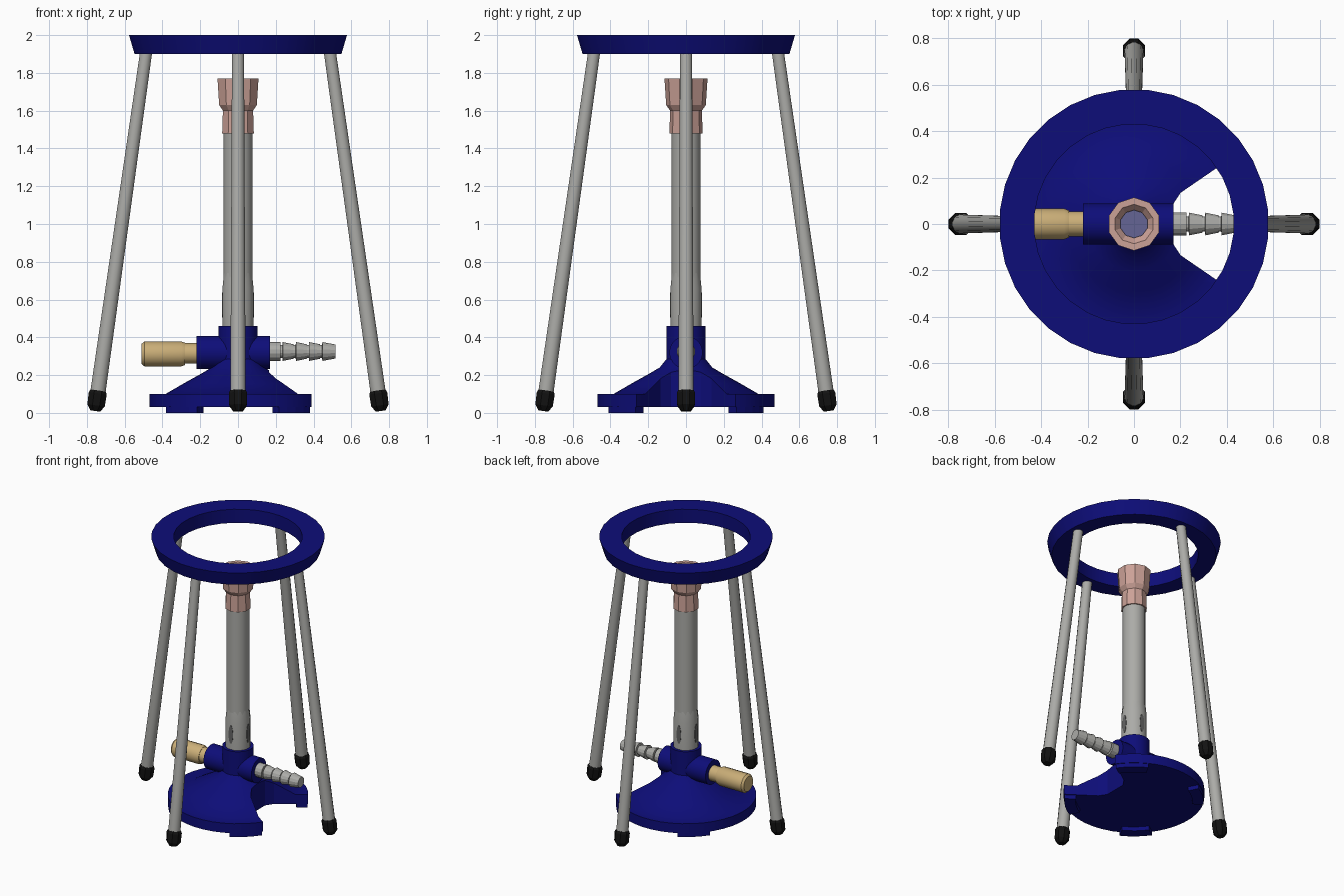
import bpy, bmesh
from math import pi, sin, cos, radians
from mathutils import Vector, Matrix

cube = bpy.data.objects.get("Cube")
if cube:
    bpy.data.objects.remove(cube, do_unlink=True)


def material(name, rgb):
    m = bpy.data.materials.new(name)
    m.use_nodes = True
    m.diffuse_color = (*rgb, 1)
    m.node_tree.nodes["Principled BSDF"].inputs["Base Color"].default_value = (*rgb, 1)
    return m


BLUE = material("blue enamel", (0.004, 0.004, 0.19))
STEEL = material("grey steel", (0.41, 0.41, 0.39))
DARK = material("slot grey", (0.13, 0.13, 0.13))
COPPER = material("copper", (0.60, 0.36, 0.31))
BRASS = material("brass", (0.60, 0.43, 0.19))
RUBBER = material("black rubber", (0.006, 0.006, 0.006))
BORE = material("bore blue grey", (0.13, 0.13, 0.30))


def finish(bm, name, mat, smooth=35):
    bmesh.ops.recalc_face_normals(bm, faces=bm.faces[:])
    mesh = bpy.data.meshes.new(name)
    bm.to_mesh(mesh)
    bm.free()
    mesh.materials.append(mat)
    if smooth:
        mesh.shade_smooth()
        mesh.set_sharp_from_angle(angle=radians(smooth))
    ob = bpy.data.objects.new(name, mesh)
    bpy.context.collection.objects.link(ob)
    return ob


def lathe(name, profile, mat, seg=24, start=(0, 0, 0), axis=(0, 0, 1), smooth=35, closed=False):
    """Turn a (radius, height) profile about an axis; open profiles get end caps."""
    bm = bmesh.new()
    place = Matrix.Translation(start) @ Vector(axis).to_track_quat("Z", "Y").to_matrix().to_4x4()
    rings = []
    for r, h in profile:
        angles = [2 * pi * (i + 0.5) / seg for i in range(seg)]
        rings.append([bm.verts.new(place @ Vector((r * cos(a), r * sin(a), h))) for a in angles])
    pairs = list(zip(rings, rings[1:]))
    if closed:
        pairs.append((rings[-1], rings[0]))
    else:
        bm.faces.new(rings[0])
        bm.faces.new(rings[-1])
    for low, high in pairs:
        for i in range(seg):
            j = (i + 1) % seg
            bm.faces.new((low[i], low[j], high[j], high[i]))
    return finish(bm, name, mat, smooth)


def prism(name, outline, z0, z1, mat):
    bm = bmesh.new()
    face = bm.faces.new([bm.verts.new((x, y, z0)) for x, y in outline])
    top = bmesh.ops.extrude_face_region(bm, geom=[face])["geom"]
    verts = [g for g in top if isinstance(g, bmesh.types.BMVert)]
    bmesh.ops.translate(bm, verts=verts, vec=(0, 0, z1 - z0))
    return finish(bm, name, mat, 0)


# Domed base with a wedge notch under the hose
base = lathe("base", [(0.47, 0.03), (0.47, 0.10), (0.385, 0.10), (0.29, 0.155), (0.20, 0.205),
                      (0.14, 0.24), (0.10, 0.29)], BLUE, 40)
half = [(0.165, 0.08), (0.20, 0.134), (0.35, 0.237), (0.60, 0.41)]
cutter = prism("notch_cutter", half + [(x, -y) for x, y in reversed(half)], -0.1, 0.5, BLUE)
cutter.hide_render = True
cut = base.modifiers.new("notch", "BOOLEAN")
cut.operation = "DIFFERENCE"
cut.solver = "EXACT"
cut.object = cutter
bpy.context.view_layer.objects.active = base
bpy.ops.object.modifier_apply(modifier=cut.name)
bpy.data.objects.remove(cutter, do_unlink=True)

# Arc shaped pads below the rim
for k in range(4):
    arc = [radians(45 + 90 * k + d) for d in (-10, -3, 4, 11, 17)]
    if k in (1, 3):
        arc = [radians(45 + 90 * k - d) for d in (-10, -3, 4, 11, 17)]
    outline = [(0.465 * cos(a), 0.465 * sin(a)) for a in arc]
    outline += [(0.39 * cos(a), 0.39 * sin(a)) for a in reversed(arc)]
    prism(f"base_pad_{k + 1}", outline, 0, 0.04, BLUE)

# Valve body: upright barrel crossed by a horizontal barrel
lathe("valve_barrel", [(0.105, 0.15), (0.105, 0.46)], BLUE, 24)
lathe("cross_barrel", [(0.088, -0.22), (0.088, 0.17)], BLUE, 24, (0, 0, 0.32), (1, 0, 0))

# Burner tube, air sleeve and its slots
lathe("burner_tube", [(0.077, 0.45), (0.077, 1.52)], STEEL, 16)
lathe("air_sleeve", [(0.085, 0.45), (0.085, 0.66), (0.077, 0.74)], STEEL, 12)
for k in range(4):
    a = k * pi / 2
    out = Vector((cos(a), sin(a), 0))
    slot = lathe(f"air_slot_{k + 1}", [(0.018, 0), (0.018, 0.004)], DARK, 12, axis=out, smooth=0)
    slot.scale.z = 3.8
    slot.location = out * 0.081 + Vector((0, 0, 0.57))

# Copper burner head with a bore
lathe("burner_head", [(0.06, 1.48), (0.088, 1.48), (0.084, 1.60), (0.105, 1.63), (0.114, 1.77),
                      (0.085, 1.77), (0.06, 1.74)], COPPER, 10, smooth=20, closed=True)
lathe("burner_bore", [(0.062, 1.50), (0.062, 1.72)], BORE, 10)

# Brass gas valve knob
lathe("knob_neck", [(0.055, 0), (0.055, 0.08)], BRASS, 16, (-0.29, 0, 0.315), (1, 0, 0))
lathe("gas_knob", [(0.055, 0), (0.067, 0.015), (0.067, 0.21), (0.06, 0.23)], BRASS, 16,
      (-0.51, 0, 0.312), (1, 0, 0))

# Barbed hose connector
barbs = [(0.05, 0), (0.05, 0.06)]
for k in range(4):
    h = 0.06 + 0.07 * k
    barbs += [(0.034, h), (0.034, h + 0.01), (0.05, h + 0.012), (0.038, h + 0.07)]
barbs[-1] = (0.037, 0.35)
lathe("hose_barb", barbs, STEEL, 14, (0.165, 0, 0.325), (1, 0, 0), smooth=25)

# Tripod style stand: ring, four splayed legs and rubber feet
lathe("stand_ring", [(0.43, 1.9), (0.55, 1.9), (0.58, 2.0), (0.43, 2.0)], BLUE, 32, closed=True)
for k in range(4):
    a = k * pi / 2
    out = Vector((cos(a), sin(a), 0))
    foot = out * 0.755 + Vector((0, 0, 0.015))
    top = out * 0.485 + Vector((0, 0, 1.92))
    axis = top - foot
    lathe(f"stand_leg_{k + 1}", [(0.042, 0.03), (0.033, axis.length)], STEEL, 12, foot, axis)
    lathe(f"rubber_foot_{k + 1}", [(0.028, -0.005), (0.05, 0.025), (0.052, 0.09), (0.044, 0.105)],
          RUBBER, 8, foot, axis, smooth=20)
